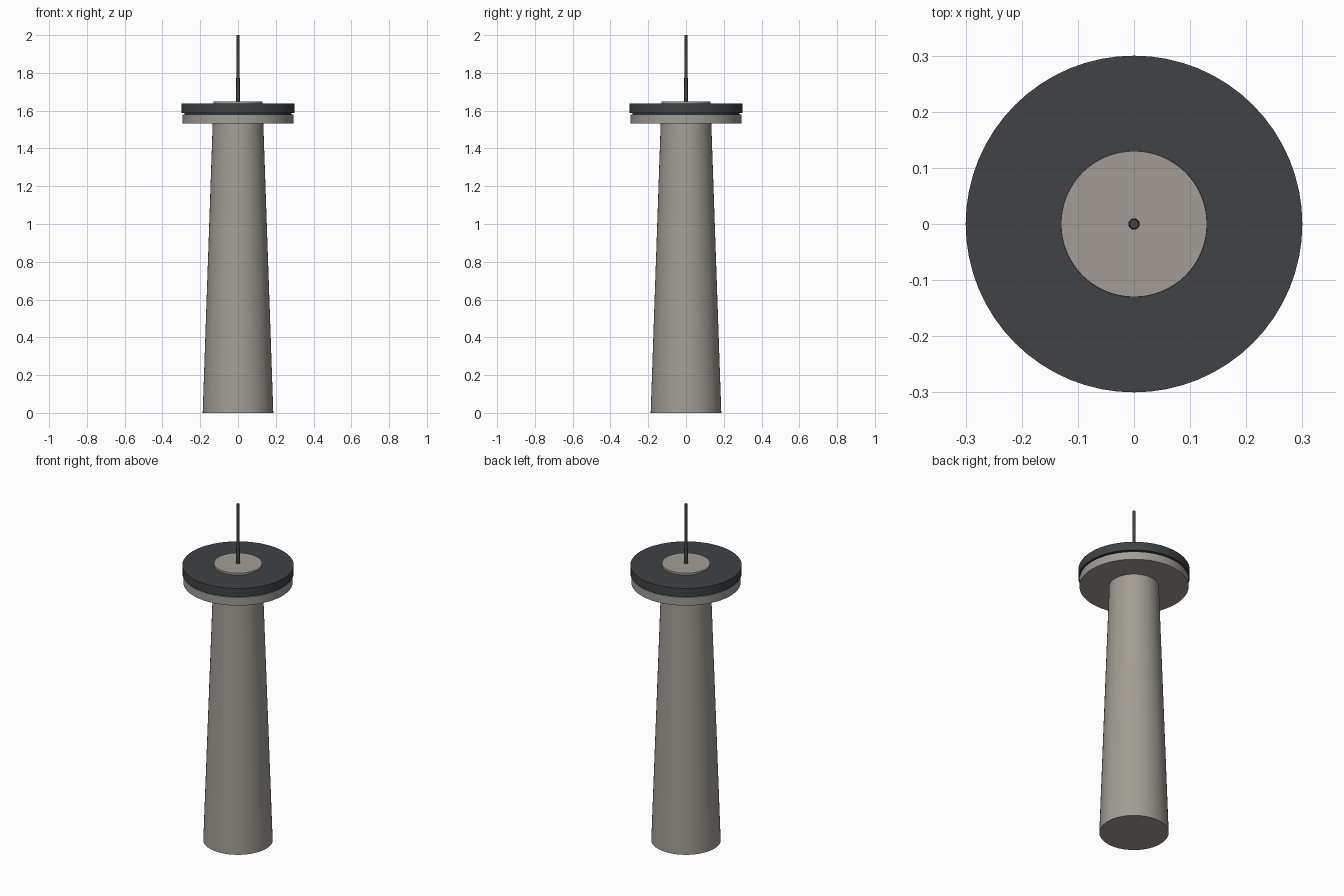
import bpy, math

if "Cube" in bpy.data.objects:
    bpy.data.objects.remove(bpy.data.objects["Cube"])


def material(name, rgb):
    m = bpy.data.materials.new(name)
    m.diffuse_color = (*rgb, 1)
    m.use_nodes = True
    m.node_tree.nodes["Principled BSDF"].inputs["Base Color"].default_value = m.diffuse_color
    return m


concrete = material("concrete", (0.36, 0.34, 0.30))
dark_metal = material("dark_metal", (0.05, 0.055, 0.06))
dark_glass = material("dark_glass", (0.03, 0.04, 0.06))


def round_part(name, r_bottom, r_top, z0, z1, mat, sides=64):
    bpy.ops.mesh.primitive_cone_add(vertices=sides, radius1=r_bottom, radius2=r_top,
                                    depth=z1 - z0, location=(0, 0, (z0 + z1) / 2))
    ob = bpy.context.object
    ob.name = name
    ob.data.materials.append(mat)
    bpy.ops.object.shade_smooth_by_angle(angle=math.radians(30))
    return ob


# Tapered shaft, running up through the decks to a small cap
round_part("tower_shaft", 0.187, 0.13, 0, 1.648, concrete)
# Lower deck, recessed window band and overhanging roof disc
round_part("lower_deck", 0.294, 0.294, 1.532, 1.58, concrete)
round_part("window_band", 0.283, 0.283, 1.575, 1.592, dark_glass)
round_part("roof_disc", 0.30, 0.30, 1.587, 1.637, dark_metal)
# Antenna mast
round_part("antenna_mast", 0.01, 0.008, 1.64, 2.0, dark_metal, 24)
